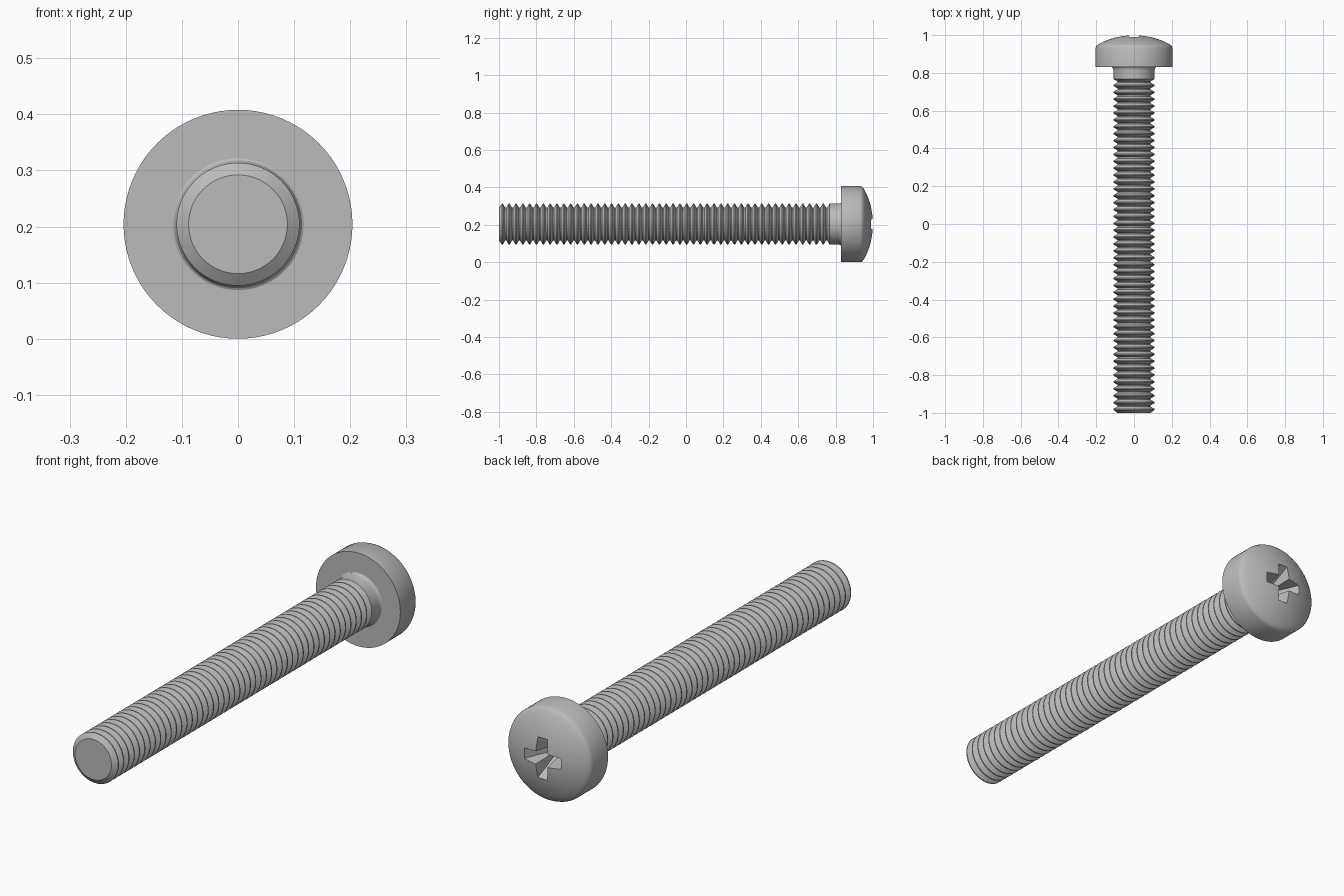
import bpy, bmesh, math

cube = bpy.data.objects.get("Cube")
if cube:
    bpy.data.objects.remove(cube, do_unlink=True)

AXIS_Z = 0.204      # height of the screw axis
SEGMENTS = 80
PITCH = 0.0365
CREST, ROOT = 0.1095, 0.088

steel = bpy.data.materials.new("grey steel")
steel.use_nodes = True
colour = (0.5, 0.5, 0.5, 1)
steel.diffuse_color = colour
steel.node_tree.nodes["Principled BSDF"].inputs["Base Color"].default_value = colour


def loft(name, rings):
    """Skin equal-length rings of points along y and cap both ends."""
    bm = bmesh.new()
    rows = [[bm.verts.new(p) for p in ring] for ring in rings]
    n = len(rows[0])
    for a, b in zip(rows, rows[1:]):
        for i in range(n):
            j = (i + 1) % n
            bm.faces.new((a[i], a[j], b[j], b[i]))
    bm.faces.new(rows[0])
    bm.faces.new(rows[-1])
    bmesh.ops.recalc_face_normals(bm, faces=bm.faces)
    mesh = bpy.data.meshes.new(name)
    bm.to_mesh(mesh)
    bm.free()
    mesh.materials.append(steel)
    obj = bpy.data.objects.new(name, mesh)
    bpy.context.collection.objects.link(obj)
    return obj


def turned(name, profile):
    """Revolve (radius, y) points about the screw axis."""
    angles = [2 * math.pi * i / SEGMENTS for i in range(SEGMENTS)]
    return loft(name, [[(r * math.cos(a), y, AXIS_Z + r * math.sin(a)) for a in angles]
                       for r, y in profile])


def activate(obj):
    bpy.ops.object.select_all(action='DESELECT')
    obj.select_set(True)
    bpy.context.view_layer.objects.active = obj


# Threaded shank: ringed thread, plain neck and a small fillet under the head
profile = []
for k in range(49):
    y = -1 + k * PITCH
    if k:
        profile.append((ROOT, y - PITCH * 0.08))
    profile.append((ROOT, y + PITCH * 0.08))
    profile.append((CREST, y + PITCH * 0.43))
    if k < 48:
        profile.append((CREST, y + PITCH * 0.57))
profile[0] = (ROOT, -1)
profile += [(CREST, 0.815), (0.111, 0.822), (0.114, 0.828), (0.119, 0.831), (0.119, 0.84)]
shank = turned("threaded_shank", profile)

# Domed head with a rounded shoulder
DOME = 0.39
profile = [(0.204, 0.83), (0.204, 0.932), (0.199, 0.943), (0.19, 0.950)]
for i in range(12, 0, -1):
    r = 0.015 * i
    profile.append((r, 1 - DOME + math.sqrt(DOME ** 2 - r ** 2)))
head = turned("head", profile)


# Tapered cross recess
def cross(y, reach, half, inner):
    points = []
    for k in range(4):
        c, s = math.cos(k * math.pi / 2), math.sin(k * math.pi / 2)
        for u, v in ((reach, -half), (reach, half), (inner, inner)):
            points.append((u * c - v * s, y, AXIS_Z + u * s + v * c))
    return points


cutter = loft("recess_cutter", [cross(1.02, 0.107, 0.026, 0.031),
                                cross(0.89, 0.03, 0.014, 0.016)])
cutter.hide_render = True
activate(head)
cut = head.modifiers.new("recess", 'BOOLEAN')
cut.object = cutter
cut.operation = 'DIFFERENCE'
cut.solver = 'EXACT'
bpy.ops.object.modifier_apply(modifier=cut.name)
bpy.data.objects.remove(cutter, do_unlink=True)

for part in (shank, head):
    activate(part)
    bpy.ops.object.shade_smooth_by_angle(angle=math.radians(29))
